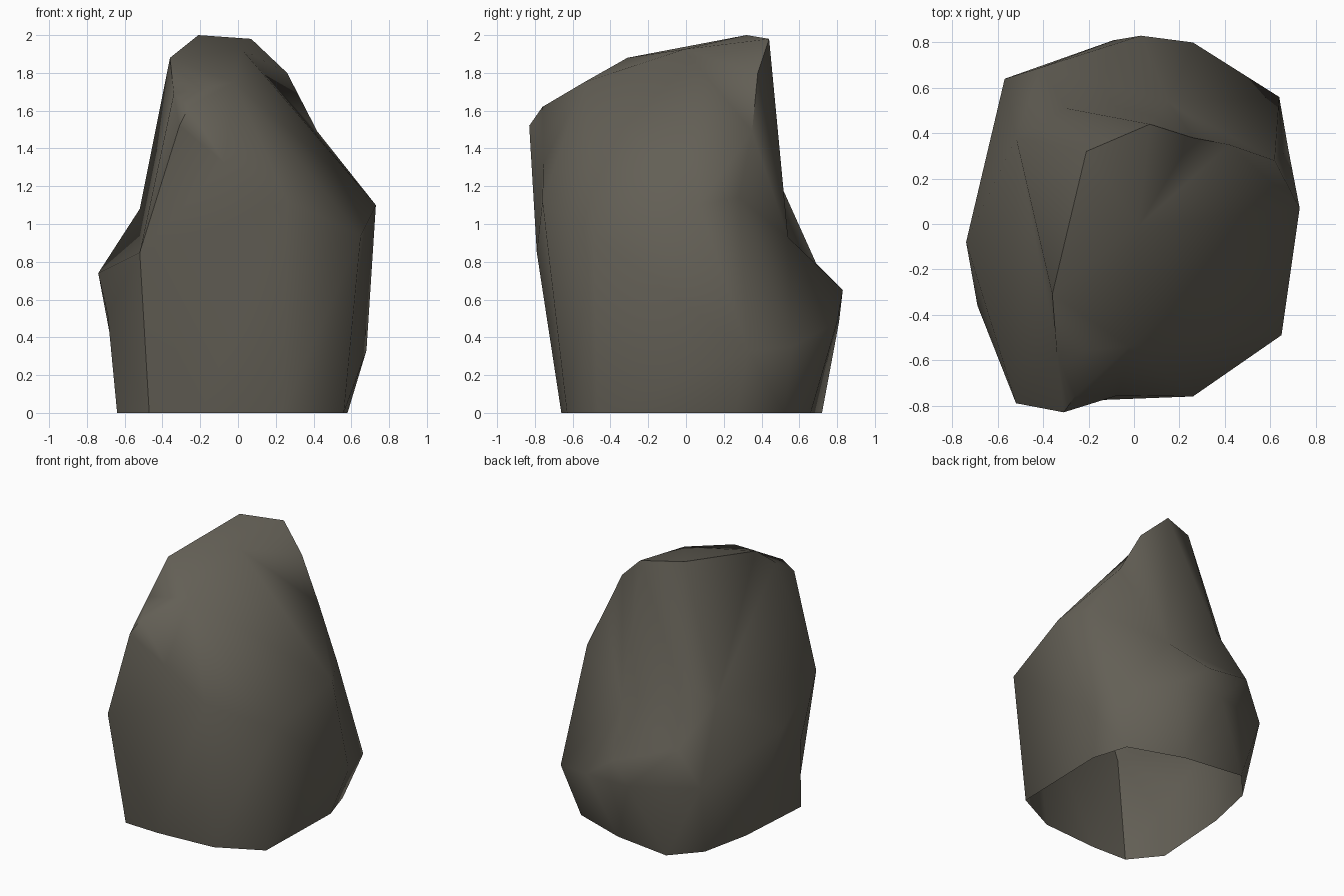
import bpy
import bmesh
import math
from mathutils import Vector

default_cube = bpy.data.objects.get("Cube")
if default_cube:
    bpy.data.objects.remove(default_cube, do_unlink=True)


def make_material(name, colour):
    material = bpy.data.materials.new(name)
    material.use_nodes = True
    material.diffuse_color = colour
    shader = material.node_tree.nodes["Principled BSDF"]
    shader.inputs["Base Color"].default_value = colour
    shader.inputs["Roughness"].default_value = 0.9
    return material


# Open rim standing on the ground, counter-clockwise from the front right corner
ground_rim = [
    (-.47, -.65), (-.2, -.66), (.24, -.63), (.56, -.47), (.58, .26), (.5, .52),
    (.1, .66), (-.34, .72), (-.52, .52), (-.6, .15), (-.64, -.44),
]

# Main corners of the stone
corners = {
    # crest
    "brow": (-.31, -.83, 1.52), "brow top": (-.26, -.76, 1.62),
    "crest front": (-.34, -.57, 1.69), "crest middle": (-.36, -.31, 1.88),
    "peak": (-.21, .32, 2), "crest back": (.07, .44, 1.98),
    "top middle": (.02, -.01, 1.925), "top front": (-.02, -.54, 1.75),
    # front
    "front edge": (-.52, -.79, .85), "front hollow": (-.07, -.755, 1.32),
    "front middle": (.26, -.76, 1.12), "front left": (.65, -.49, .94),
    # left
    "shoulder top": (.26, .38, 1.8), "shoulder": (.42, .35, 1.49),
    "shoulder low": (.62, .28, 1.14), "left bulge": (.73, .07, 1.1),
    "left low": (.68, .33, .33), "left back": (.64, .56, .35),
    # back
    "back left": (.26, .8, .48), "back bulge": (.03, .83, .65),
    "back low": (-.09, .81, .48), "back step": (-.41, .69, .79),
    "back waist": (-.3, .51, 1.19), "back hollow": (.15, .54, .93),
    "back right": (-.57, .64, .53),
    # right
    "right bulge": (-.74, -.08, .74), "right low": (-.69, -.36, .52),
    "right waist": (-.52, .38, 1.08),
}

# Folds that must run along an edge
folds = [
    ("front edge", "crest front"), ("front edge", "right waist"),
    ("right waist", "crest middle"), ("right waist", "peak"),
    ("right waist", "right bulge"), ("front edge", "right low"),
    ("crest front", "top front"), ("brow top", "front hollow"),
    ("back hollow", "back step"), ("back hollow", "back bulge"),
    ("back hollow", "shoulder top"), ("crest back", "back waist"),
]


def crosses(a, b, c, d):
    """True if arcs a-b and c-d on the unit sphere cross."""
    if {a, b} & {c, d}:
        return False
    pa, pb, pc, pd = a.co, b.co, c.co, d.co
    first, second = pa.cross(pb), pc.cross(pd)
    return (first.dot(pc) * first.dot(pd) < 0
            and second.dot(pa) * second.dot(pb) < 0
            and (pa + pb).dot(pc + pd) > 0)


def force_edge(bm, a, b):
    """Turn the edges that cross a-b until a and b are joined."""
    for _ in range(20):
        if bm.edges.get((a, b)):
            return
        for edge in [e for e in bm.edges if crosses(a, b, *e.verts)]:
            u, v = edge.verts
            tips = [w for f in edge.link_faces for w in f.verts
                    if w not in (u, v)]
            if len(tips) == 2 and crosses(u, v, *tips):
                bmesh.utils.edge_rotate(edge, True)
                break


def build_stone(name, centre, crease_angle, material):
    """Join corners around a centre: hull their directions, then restore them."""
    bm = bmesh.new()
    home = {}
    named = {}
    points = [(None, (x, y, 0)) for x, y in ground_rim] + list(corners.items())
    for label, point in points:
        position = Vector(point)
        vert = bm.verts.new((position - centre).normalized())
        home[vert] = position
        named[label] = vert
    bmesh.ops.convex_hull(bm, input=bm.verts[:], use_existing_faces=False)
    for start, end in folds:
        force_edge(bm, named[start], named[end])
    for vert, position in home.items():
        vert.co = position

    # Leave the underside open
    underside = [f for f in bm.faces if all(v.co.z < 0.001 for v in f.verts)]
    bmesh.ops.delete(bm, geom=underside, context="FACES")
    bmesh.ops.recalc_face_normals(bm, faces=bm.faces[:])

    # Smooth sides with hard creases along the crest and corners
    bm.normal_update()
    for face in bm.faces:
        face.smooth = True
    for edge in bm.edges:
        if edge.is_manifold:
            edge.smooth = edge.calc_face_angle() < crease_angle

    mesh = bpy.data.meshes.new(name)
    bm.to_mesh(mesh)
    bm.free()
    mesh.materials.append(material)
    stone = bpy.data.objects.new(name, mesh)
    bpy.context.collection.objects.link(stone)
    return stone


stone_grey = make_material("warm_stone_grey", (.125, .115, .092, 1))
build_stone("boulder", Vector((0, 0, .9)), math.radians(58), stone_grey)
